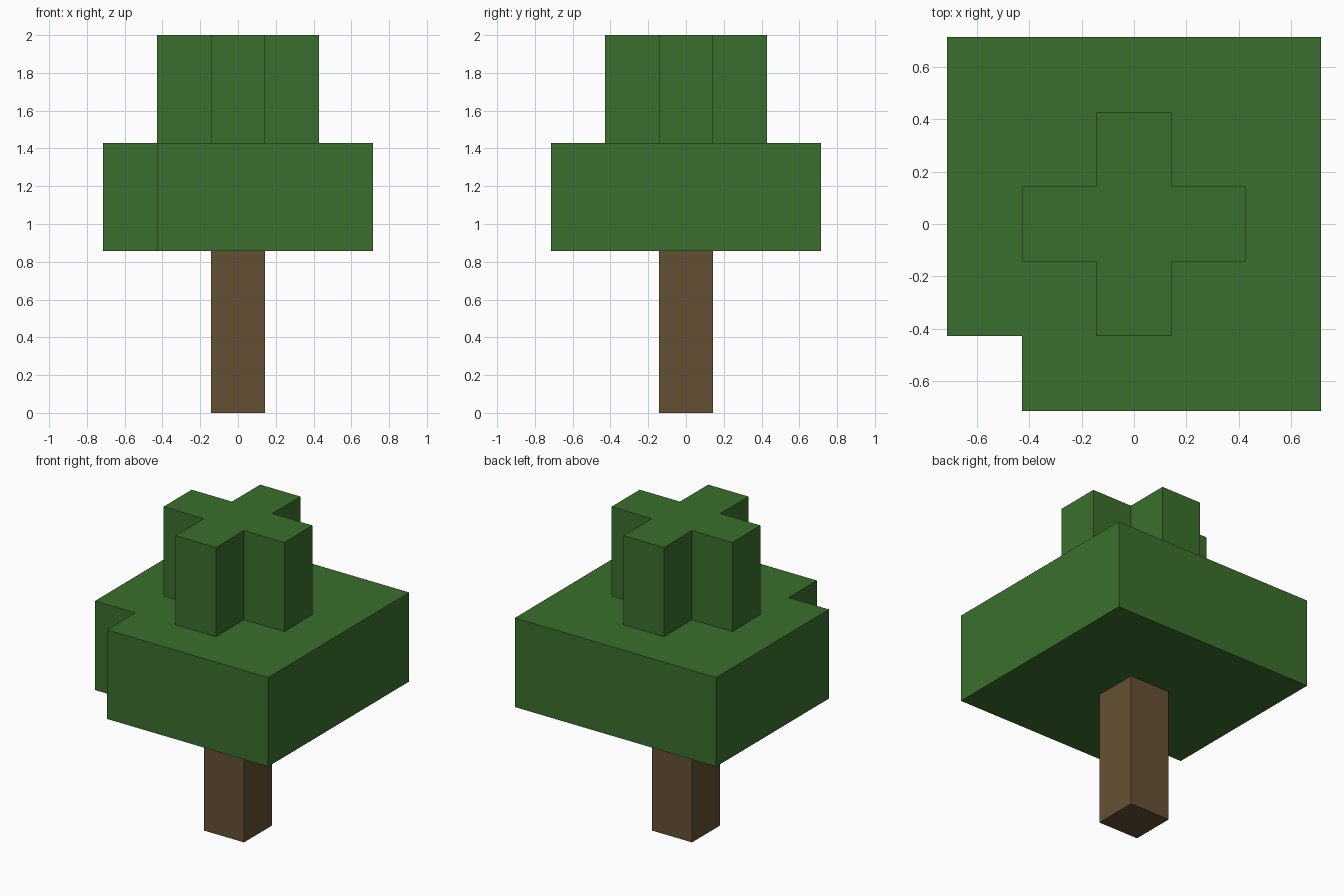
import bpy
import bmesh

if "Cube" in bpy.data.objects:
    bpy.data.objects.remove(bpy.data.objects["Cube"], do_unlink=True)

U = 2 / 7  # one block; the tree is seven blocks tall


def make_material(name, color):
    mat = bpy.data.materials.new(name)
    mat.use_nodes = True
    mat.diffuse_color = color
    mat.node_tree.nodes["Principled BSDF"].inputs["Base Color"].default_value = color
    return mat


def prism(name, outline, bottom, height, mat):
    """Extrude a flat outline (in blocks) straight up."""
    bm = bmesh.new()
    face = bm.faces.new([bm.verts.new((x * U, y * U, bottom * U)) for x, y in outline])
    top = bmesh.ops.extrude_face_region(bm, geom=[face], use_keep_orig=True)["geom"]
    verts = [v for v in top if isinstance(v, bmesh.types.BMVert)]
    bmesh.ops.translate(bm, verts=verts, vec=(0, 0, height * U))
    bmesh.ops.recalc_face_normals(bm, faces=bm.faces)
    mesh = bpy.data.meshes.new(name)
    bm.to_mesh(mesh)
    bm.free()
    mesh.materials.append(mat)
    obj = bpy.data.objects.new(name, mesh)
    bpy.context.collection.objects.link(obj)
    return obj


bark = make_material("bark brown", (0.130, 0.081, 0.033, 1))
leaf = make_material("leaf green", (0.044, 0.159, 0.026, 1))

h, m, w = 0.5, 1.5, 2.5  # half widths of trunk, crown and canopy

# Trunk
prism("trunk", [(-h, -h), (h, -h), (h, h), (-h, h)], 0, 3, bark)

# Wide canopy with one corner block missing
prism("lower_canopy",
      [(-m, -w), (w, -w), (w, w), (-w, w), (-w, -m), (-m, -m)], 3, 2, leaf)

# Cross-shaped crown: one arm rotated four times
arm, cross = [(h, -h), (m, -h), (m, h)], []
for _ in range(4):
    cross += arm
    arm = [(-y, x) for x, y in arm]
prism("upper_crown", cross, 5, 2, leaf)
